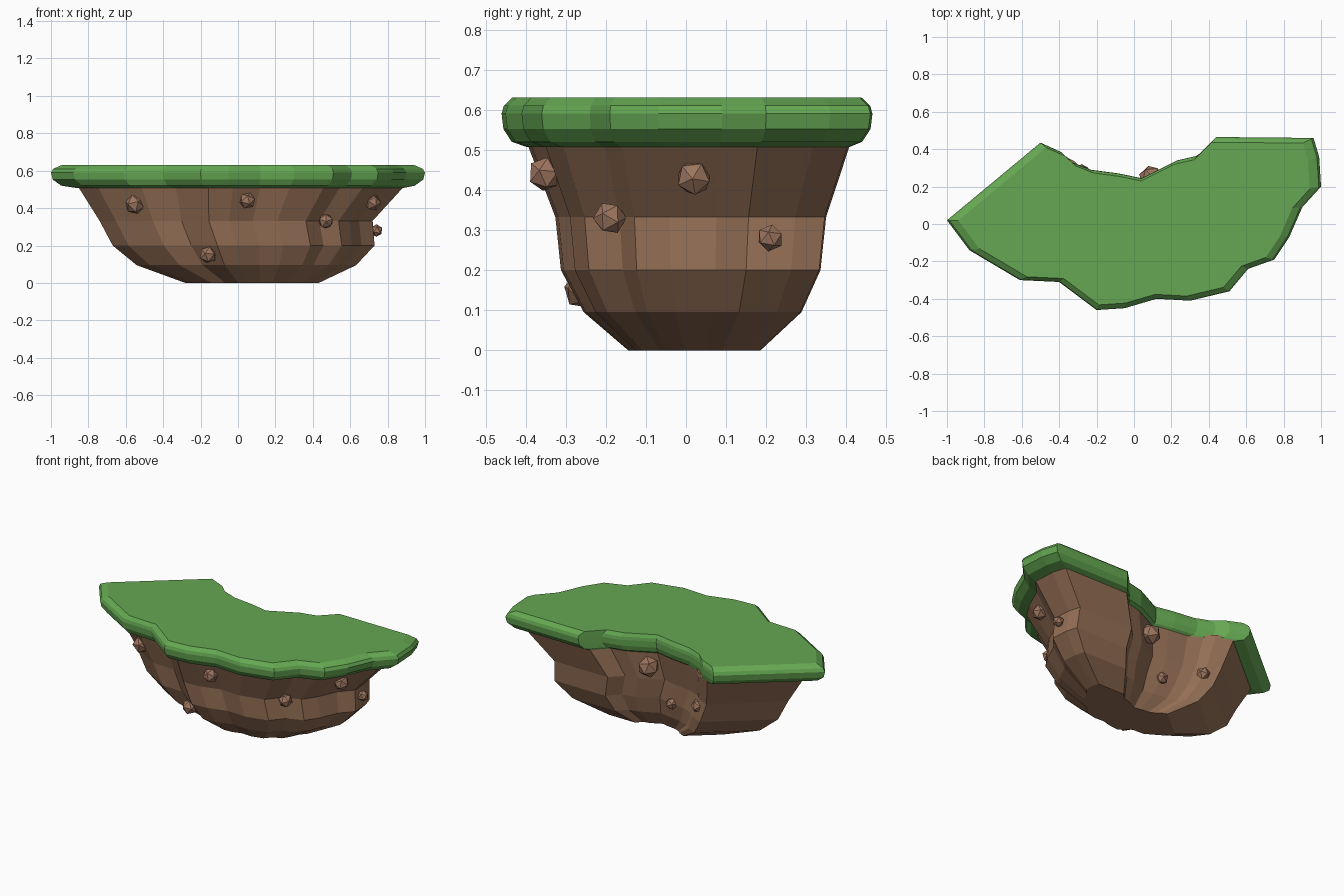
import bpy, bmesh
from mathutils import Euler

cube = bpy.data.objects.get("Cube")
if cube:
    bpy.data.objects.remove(cube, do_unlink=True)


def material(name, rgb):
    m = bpy.data.materials.new(name)
    m.use_nodes = True
    m.diffuse_color = (*rgb, 1)
    m.node_tree.nodes["Principled BSDF"].inputs["Base Color"].default_value = (*rgb, 1)
    return m


grass = material("grass green", (0.13, 0.39, 0.085))
earth = material("earth brown", (0.30, 0.16, 0.092))
rock = material("stone brown", (0.34, 0.18, 0.115))

# Plan outline, counterclockwise from the left tip
OUTLINE = [(-1, .02), (-.88, -.14), (-.61, -.30), (-.40, -.31), (-.20, -.46),
           (-.05, -.45), (.12, -.40), (.30, -.41), (.51, -.36), (.61, -.24),
           (.75, -.19), (.83, -.07), (.90, .09), (1, .20), (.99, .36), (.96, .46),
           (.44, .465), (.34, .365), (.23, .34), (.04, .245), (-.08, .27),
           (-.23, .29), (-.33, .33), (-.39, .385), (-.50, .435)]


def finish(name, bm, mat):
    mesh = bpy.data.meshes.new(name)
    bm.to_mesh(mesh)
    bm.free()
    mesh.materials.append(mat)
    obj = bpy.data.objects.new(name, mesh)
    bpy.context.collection.objects.link(obj)
    return obj


def stack(name, levels, mat):
    """Skin scaled copies of the outline; level = (height, scale, x shift, y shift)."""
    bm = bmesh.new()
    rings = [[bm.verts.new((x * s + dx, y * s + dy, z)) for x, y in OUTLINE]
             for z, s, dx, dy in levels]
    n = len(OUTLINE)
    for low, high in zip(rings, rings[1:]):
        for i in range(n):
            j = (i + 1) % n
            bm.faces.new((low[i], low[j], high[j], high[i]))
    bm.faces.new(rings[0][::-1])
    bm.faces.new(rings[-1])
    bmesh.ops.recalc_face_normals(bm, faces=bm.faces)
    return finish(name, bm, mat)


# Grass slab with rounded rim
stack("grass_top", [(.507, .87, .01, .003), (.52, .945, 0, 0), (.552, .99, 0, 0),
                    (.59, 1, 0, 0), (.61, .988, 0, 0), (.631, .94, 0, 0)], grass)

# Tapering earth underside
stack("earth_base", [(0, .357, .075, .02), (.095, .587, .045, .015),
                     (.2, .70, .03, .01), (.332, .73, -.01, .01),
                     (.507, .865, .015, .005), (.53, .865, .015, .005)], earth)

# Stones lodged in the earth: position and radius
STONES = [(-.55, -.19, .42, .055), (.05, -.35, .44, .045), (-.16, -.26, .15, .047),
          (.47, -.19, .33, .042), (.72, .02, .43, .046), (.74, .21, .28, .034),
          (.09, .25, .42, .065), (-.04, .20, .20, .038), (-.28, .28, .28, .042)]
for k, (x, y, z, r) in enumerate(STONES, 1):
    bm = bmesh.new()
    bmesh.ops.create_icosphere(bm, subdivisions=1, radius=r)
    obj = finish(f"stone_{k}", bm, rock)
    obj.location = (x, y, z)
    obj.rotation_euler = Euler((k * .7, k * .4, k * 1.1))
